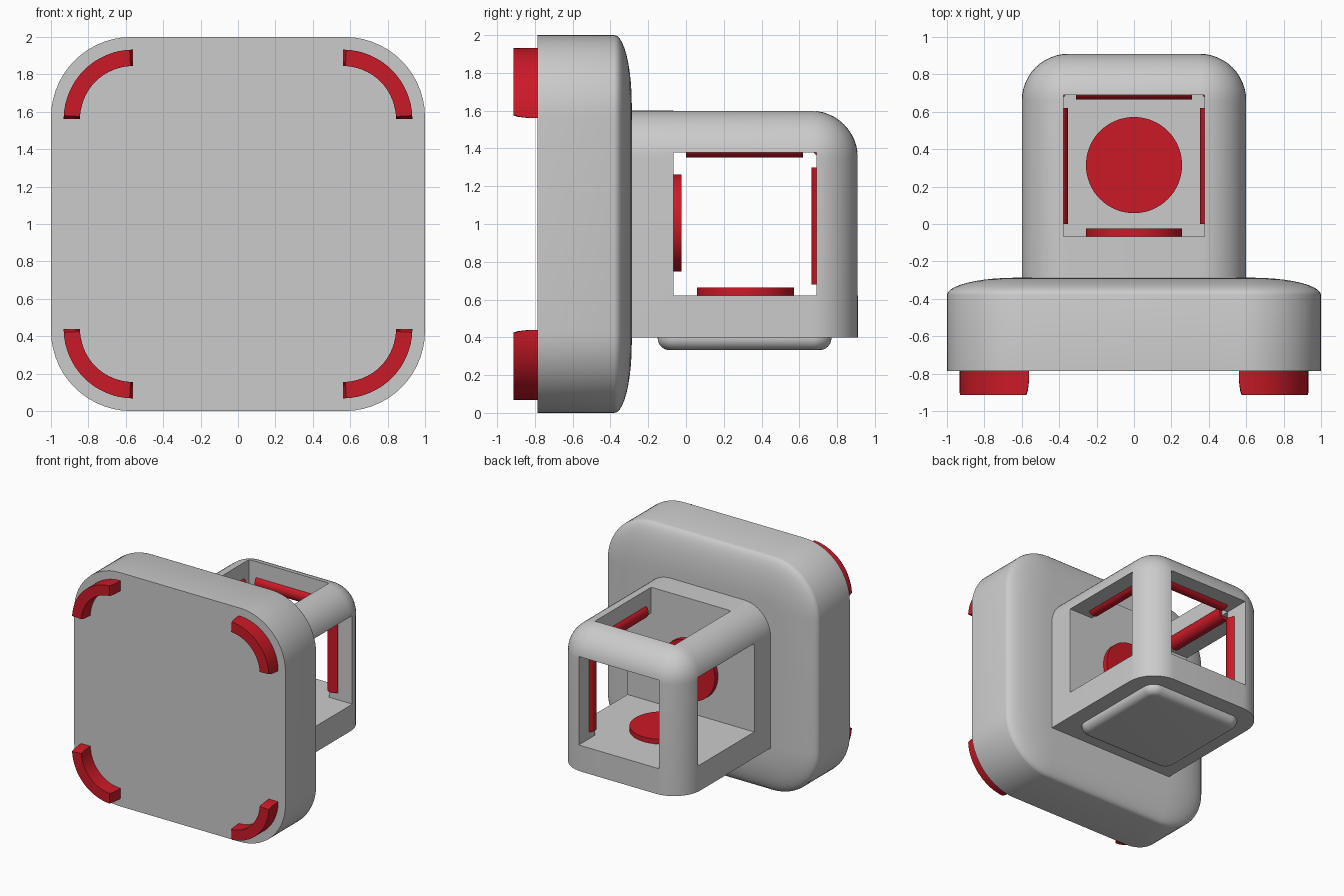
import bpy, bmesh, math
from mathutils import Matrix, Vector

if "Cube" in bpy.data.objects:
    bpy.data.objects.remove(bpy.data.objects["Cube"])

red = bpy.data.materials.new("red")
red.diffuse_color = (0.6, 0.01, 0.02, 1)
red.use_nodes = True
red.node_tree.nodes["Principled BSDF"].inputs["Base Color"].default_value = red.diffuse_color


def finish(name, bm, mat=None, smooth=True):
    bmesh.ops.recalc_face_normals(bm, faces=bm.faces)
    me = bpy.data.meshes.new(name)
    bm.to_mesh(me)
    bm.free()
    ob = bpy.data.objects.new(name, me)
    bpy.context.collection.objects.link(ob)
    if mat:
        me.materials.append(mat)
    if smooth:
        shade(ob)
    return ob


def activate(ob):
    bpy.ops.object.select_all(action='DESELECT')
    ob.select_set(True)
    bpy.context.view_layer.objects.active = ob


def shade(ob):
    activate(ob)
    bpy.ops.object.shade_smooth_by_angle(angle=math.radians(35))


def loft(name, rings, mat=None):
    """Skin closed rings of equal length and cap both ends."""
    bm = bmesh.new()
    vs = [[bm.verts.new(p) for p in r] for r in rings]
    n = len(vs[0])
    for a, b in zip(vs, vs[1:]):
        for i in range(n):
            j = (i + 1) % n
            bm.faces.new((a[i], a[j], b[j], b[i]))
    bm.faces.new(vs[0])
    bm.faces.new(vs[-1])
    return finish(name, bm, mat)


def rounded(h, r, steps=14):
    """Outline of a square of half size h with corner radius r."""
    pts = []
    for k in range(4):
        s = math.radians(45 + 90 * k)
        cx = math.copysign(h - r, math.cos(s))
        cy = math.copysign(h - r, math.sin(s))
        for i in range(steps + 1):
            a = math.radians(90 * k + 90 * i / steps)
            pts.append((cx + r * math.cos(a), cy + r * math.sin(a)))
    return pts


def box(lo, hi, bm):
    lo, hi = Vector(lo), Vector(hi)
    m = Matrix.Translation((lo + hi) / 2) @ Matrix.Diagonal((*(hi - lo), 1))
    bmesh.ops.create_cube(bm, size=1, matrix=m)


def rod(name, a, b, r, segs=48):
    """Red cylinder from point a to point b."""
    a, b = Vector(a), Vector(b)
    m = Matrix.Translation((a + b) / 2) @ (b - a).to_track_quat('Z', 'Y').to_matrix().to_4x4()
    bm = bmesh.new()
    bmesh.ops.create_cone(bm, cap_ends=True, segments=segs, radius1=r, radius2=r,
                          depth=(b - a).length, matrix=m)
    return finish(name, bm, red)


# large plate with a soft elliptical rear edge
profile = [(0, -0.787)]
for i in range(11):
    t = math.radians(9 * i)
    profile.append((0.37 * (1 - math.cos(t)), -0.38 + 0.093 * math.sin(t)))
loft("base_plate", [[(u, y, 1 + v) for u, v in rounded(1 - d, 0.43 - d)] for d, y in profile])

# cage block: round the rear uprights and the top edges
bm = bmesh.new()
box((-0.6, -0.3, 0.4), (0.6, 0.91, 1.6), bm)
edges = []
for e in bm.edges:
    m = (e.verts[0].co + e.verts[1].co) / 2
    top = m.z > 1.59 and m.y > -0.2
    rear_upright = m.y > 0.9 and abs(m.x) > 0.59
    if top or rear_upright:
        edges.append(e)
bmesh.ops.bevel(bm, geom=edges, offset=0.25, segments=12, profile=0.5, affect='EDGES')
cage = finish("cage", bm, smooth=False)

# square windows through sides, top and rear
W, Y0, Y1, Z0, Z1 = 0.378, -0.066, 0.69, 0.622, 1.378
windows = [((-1, Y0, Z0), (1, Y1, Z1)),
           ((-W, Y0, 1.0), (W, Y1, 2)),
           ((-W, 0.3, Z0), (W, 1.5, Z1))]
for lo, hi in windows:
    bm = bmesh.new()
    box(lo, hi, bm)
    cutter = finish("window_cutter", bm, smooth=False)
    cutter.hide_render = True
    mod = cage.modifiers.new("window", 'BOOLEAN')
    mod.operation, mod.solver, mod.object = 'DIFFERENCE', 'EXACT', cutter
    activate(cage)
    bpy.ops.object.modifier_apply(modifier=mod.name)
    bpy.data.objects.remove(cutter)
shade(cage)

# raised pad under the cage with rounded lower rim
rings = [[(u, 0.31 + v, 0.41) for u, v in rounded(0.46, 0.1)]]
for i in range(9):
    t = math.radians(90 * i / 8)
    d = 0.065 * (1 - math.cos(t))
    rings.append([(u, 0.31 + v, 0.395 - 0.063 * math.sin(t)) for u, v in rounded(0.46 - d, 0.1 - d)])
loft("bottom_pad", rings)

# discs on the floor and the front wall of the cage
rod("floor_disc", (0, 0.315, 0.6), (0, 0.315, 0.663), 0.257, 64)
rod("wall_disc", (0, -0.09, 1.005), (0, -0.024, 1.005), 0.257, 64)

# rollers sunk into the inner edges of the cage
R, O = 0.06, 0.035
for s in (-1, 1):
    x = s * (W + O)
    rod("top_side_roller", (x, 0, Z1 + O), (x, 0.62, Z1 + O), R)
    rod("upright_roller", (x, Y1 + O, 0.68), (x, Y1 + O, 1.3), R)
rod("top_rear_roller", (-0.31, Y1 + O, Z1 + O), (0.31, Y1 + O, Z1 + O), R)


# curved corner feet on the front of the plate, ends slightly tapered
def foot_ring(y, trim, sx, sz):
    pts = []
    n = 16
    angles = [math.radians(trim + (90 - 2 * trim) * i / n) for i in range(n + 1)]
    for r, seq in ((0.372, angles), (0.285, angles[::-1])):
        for a in seq:
            pts.append((sx * (0.56 + r * math.cos(a)), y, 1 + sz * (0.56 + r * math.sin(a))))
    return pts


for sx in (-1, 1):
    for sz in (-1, 1):
        loft("corner_foot", [foot_ring(y, t, sx, sz) for y, t in
                             ((-0.78, 0), (-0.85, 0.5), (-0.89, 1.5), (-0.913, 3))], red)
